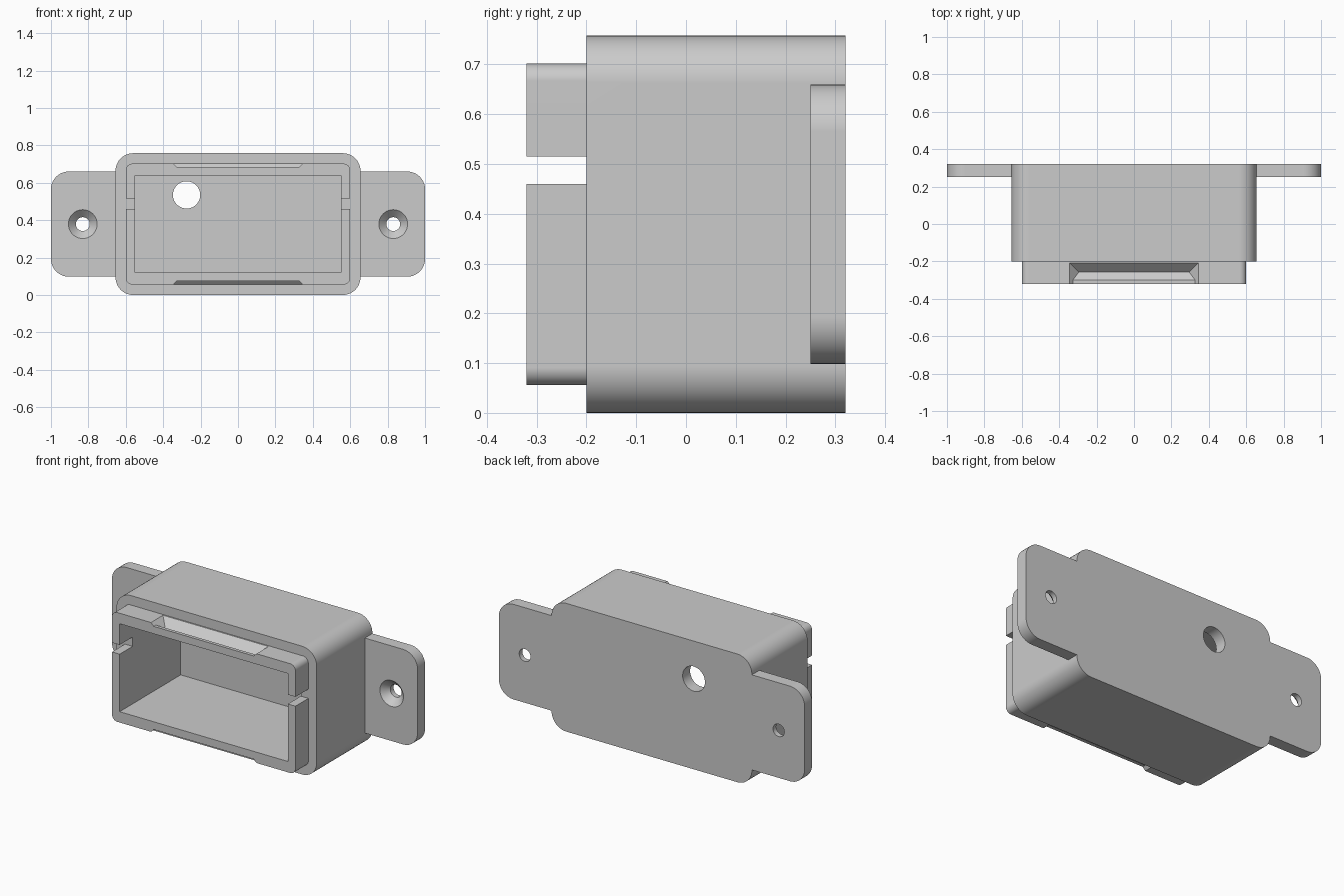
import bpy, bmesh, math

cube = bpy.data.objects.get("Cube")
if cube:
    bpy.data.objects.remove(cube, do_unlink=True)

MID = 0.379   # height of the centre line

grey = bpy.data.materials.new("light grey plastic")
grey.use_nodes = True
grey.diffuse_color = (0.6, 0.6, 0.6, 1)
grey.node_tree.nodes["Principled BSDF"].inputs["Base Color"].default_value = (0.6, 0.6, 0.6, 1)


def loft(name, sections):
    """Solid through rings of (x, z) points, each ring at its own y."""
    bm = bmesh.new()
    rings = [[bm.verts.new((x, y, z)) for x, z in ring] for y, ring in sections]
    n = len(rings[0])
    for a, b in zip(rings, rings[1:]):
        for i in range(n):
            j = (i + 1) % n
            bm.faces.new((a[i], a[j], b[j], b[i]))
    bm.faces.new(rings[0])
    bm.faces.new(rings[-1])
    bmesh.ops.recalc_face_normals(bm, faces=bm.faces)
    mesh = bpy.data.meshes.new(name)
    bm.to_mesh(mesh)
    bm.free()
    mesh.materials.append(grey)
    ob = bpy.data.objects.new(name, mesh)
    bpy.context.collection.objects.link(ob)
    return ob


def rounded(hx, hz, r, steps=10):
    pts = []
    for q, (sx, sz) in enumerate(((1, 1), (-1, 1), (-1, -1), (1, -1))):
        for i in range(steps + 1):
            a = math.pi / 2 * (q + i / steps)
            pts.append((sx * (hx - r) + r * math.cos(a), MID + sz * (hz - r) + r * math.sin(a)))
    return pts


def rect(x0, x1, z0, z1):
    return [(x0, z0), (x1, z0), (x1, z1), (x0, z1)]


def circle(x, z, r, n=40):
    return [(x + r * math.cos(2 * math.pi * i / n), z + r * math.sin(2 * math.pi * i / n))
            for i in range(n)]


def prism(name, ring, y0, y1):
    return loft(name, [(y0, ring), (y1, ring)])


def combine(target, tool, operation):
    mod = target.modifiers.new(operation, 'BOOLEAN')
    mod.operation = operation
    mod.solver = 'EXACT'
    mod.object = tool
    bpy.context.view_layer.objects.active = target
    bpy.ops.object.modifier_apply(modifier=mod.name)
    bpy.data.objects.remove(tool, do_unlink=True)


# Main box, mounting flange and front lip
housing = prism("housing", rounded(0.655, MID, 0.095), -0.2, 0.32)
combine(housing, prism("flange", rounded(1.0, 0.281, 0.095), 0.25, 0.32), 'UNION')
combine(housing, prism("lip", rounded(0.6, 0.323, 0.035), -0.32, -0.1), 'UNION')

# Cavity and cable hole
combine(housing, prism("cavity", rect(-0.55, 0.55, 0.12, 0.64), -0.4, 0.25), 'DIFFERENCE')
combine(housing, prism("cable_hole", circle(-0.275, 0.535, 0.073), 0.2, 0.4), 'DIFFERENCE')

# Side slots and countersunk screw holes
for s in (-1, 1):
    slot = rect(*sorted((s * 0.5, s * 0.607)), 0.46, 0.515)
    combine(housing, prism("slot", slot, -0.4, -0.199), 'DIFFERENCE')
    screw = [(y, circle(s * 0.83, MID, r))
             for y, r in ((0.24, 0.087), (0.29, 0.037), (0.4, 0.037))]
    combine(housing, loft("screw_hole", screw), 'DIFFERENCE')

# Latch grooves across the top and bottom of the lip
for s in (-1, 1):
    sections = []
    for y, depth in ((-0.4, 0.018), (-0.3, 0.018), (-0.257, 0.05), (-0.208, 0)):
        low, high = 0.345 - depth, 0.365
        z_in, z_out = MID + s * (0.323 - depth), MID + s * 0.343
        sections.append((y, [(-low, z_in), (low, z_in), (high, z_out), (-high, z_out)]))
    combine(housing, loft("latch_groove", sections), 'DIFFERENCE')

# Smooth round corners, keep flat faces crisp
bpy.ops.object.select_all(action='DESELECT')
housing.select_set(True)
bpy.context.view_layer.objects.active = housing
bpy.ops.object.shade_smooth_by_angle(angle=math.radians(30))
weighted = housing.modifiers.new("weighted_normals", 'WEIGHTED_NORMAL')
weighted.keep_sharp = True
